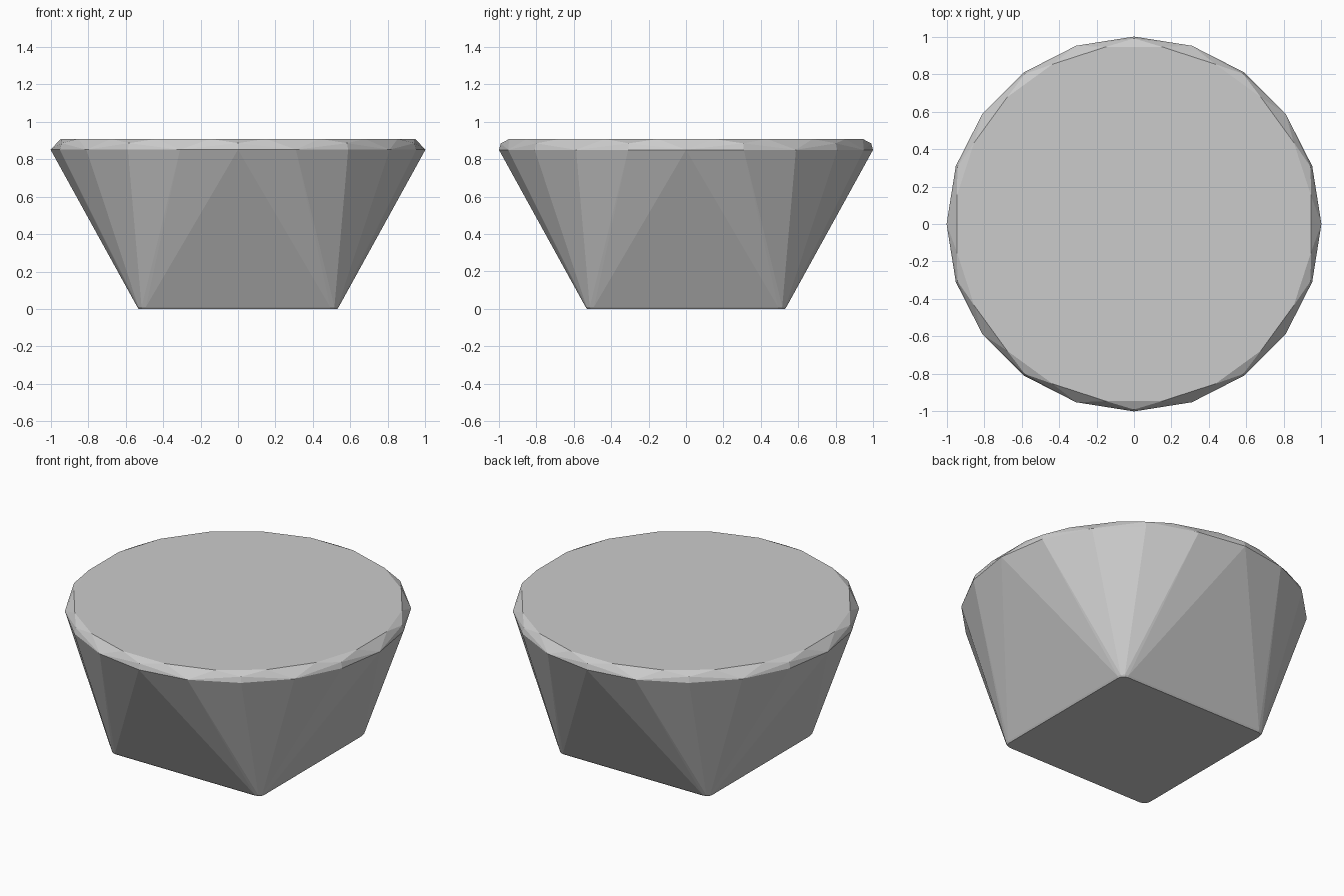
import bpy, bmesh
from math import cos, sin, pi

if "Cube" in bpy.data.objects:
    bpy.data.objects.remove(bpy.data.objects["Cube"])


def ring(n, r, z, phase=0.0):
    return [(r * cos(2 * pi * i / n + phase), r * sin(2 * pi * i / n + phase), z)
            for i in range(n)]


def rounded_square(half, r, z, steps=3):
    c = half - r
    pts = []
    for k in range(4):
        for s in range(steps + 1):
            a = k * pi / 2 + s * pi / 2 / steps
            sx = 1 if k in (0, 3) else -1
            sy = 1 if k in (0, 1) else -1
            pts.append((sx * c + r * cos(a), sy * c + r * sin(a), z))
    return pts


# Square foot flaring to a faceted round rim with a bevelled top
points = (rounded_square(0.53, 0.04, 0.0)
          + rounded_square(0.537, 0.045, 0.01)
          + ring(20, 1.0, 0.85)
          + ring(10, 0.99, 0.885, pi / 10)
          + ring(20, 0.957, 0.908, pi / 20))

bm = bmesh.new()
for p in points:
    bm.verts.new(p)
res = bmesh.ops.convex_hull(bm, input=bm.verts[:])
loose = [v for v in bm.verts if not v.link_faces]
bmesh.ops.delete(bm, geom=loose, context='VERTS')
bmesh.ops.dissolve_limit(bm, angle_limit=0.01, verts=bm.verts[:], edges=bm.edges[:])
bmesh.ops.recalc_face_normals(bm, faces=bm.faces[:])

mesh = bpy.data.meshes.new("tapered_block")
bm.to_mesh(mesh)
bm.free()
bpy.context.collection.objects.link(bpy.data.objects.new("tapered_block", mesh))
